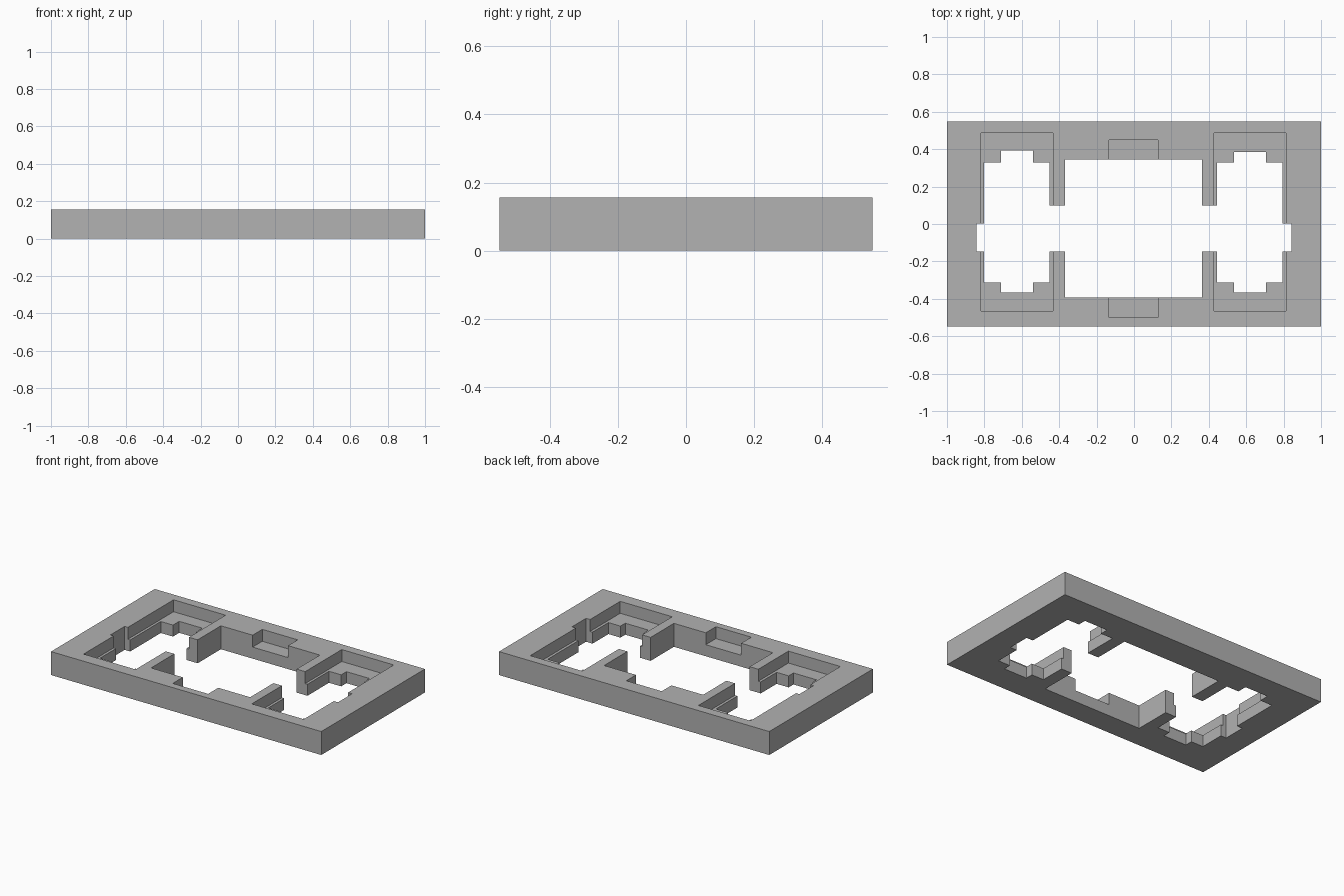
import bpy
from mathutils import Vector

cube = bpy.data.objects.get("Cube")
if cube:
    bpy.data.objects.remove(cube, do_unlink=True)

HEIGHT = 0.157
LEDGE = 0.077

gray = bpy.data.materials.new("plain gray")
gray.use_nodes = True
color = (0.445, 0.445, 0.445, 1)
gray.diffuse_color = color
gray.node_tree.nodes["Principled BSDF"].inputs["Base Color"].default_value = color


def box(name, x0, x1, y0, y1, z0, z1):
    """Box spanning the given limits."""
    low, high = Vector((x0, y0, z0)), Vector((x1, y1, z1))
    bpy.ops.mesh.primitive_cube_add(size=1)
    obj = bpy.context.object
    obj.name = name
    for v in obj.data.vertices:
        v.co = (low + high) / 2 + v.co * (high - low)
    return obj


frame = box("frame", -1, 1, -0.548, 0.548, 0, HEIGHT)
frame.data.materials.append(gray)


def cut(name, x0, x1, y0, y1, floor=-0.1):
    """Cut a rectangle out of the frame, down to the floor height."""
    cutter = box(name, x0, x1, y0, y1, floor, HEIGHT + 0.1)
    cutter.hide_render = True
    mod = frame.modifiers.new(name, "BOOLEAN")
    mod.operation = "DIFFERENCE"
    mod.solver = "EXACT"
    mod.object = cutter
    bpy.context.view_layer.objects.active = frame
    bpy.ops.object.modifier_apply(modifier=name)
    bpy.data.objects.remove(cutter, do_unlink=True)


# Central opening with a shallow notch at front and back
cut("central_opening", -0.369, 0.364, -0.392, 0.346)
cut("back_notch", -0.134, 0.128, 0.3, 0.448, LEDGE)
cut("front_notch", -0.134, 0.128, -0.499, -0.3, LEDGE)

# Side openings: stepped pocket, through hole, narrow tab and end slot
for side, shift, tab_top in (("right", -0.625, 0.394), ("left", 0.62, 0.384)):
    cut(side + "_pocket", shift - 0.193, shift + 0.192, -0.464, 0.487, LEDGE)
    cut(side + "_opening", shift - 0.176, shift + 0.174, -0.314, 0.328)
    cut(side + "_tab", shift - 0.086, shift + 0.085, -0.365, tab_top)
    out = -1 if side == "right" else 1
    ends = sorted((shift, out * 0.842))
    cut(side + "_slot", *ends, -0.146, 0.004)

# Passage through both dividing walls
cut("passage", -0.55, 0.55, -0.146, 0.1)

bpy.ops.object.select_all(action="DESELECT")
frame.select_set(True)
bpy.ops.object.shade_flat()
